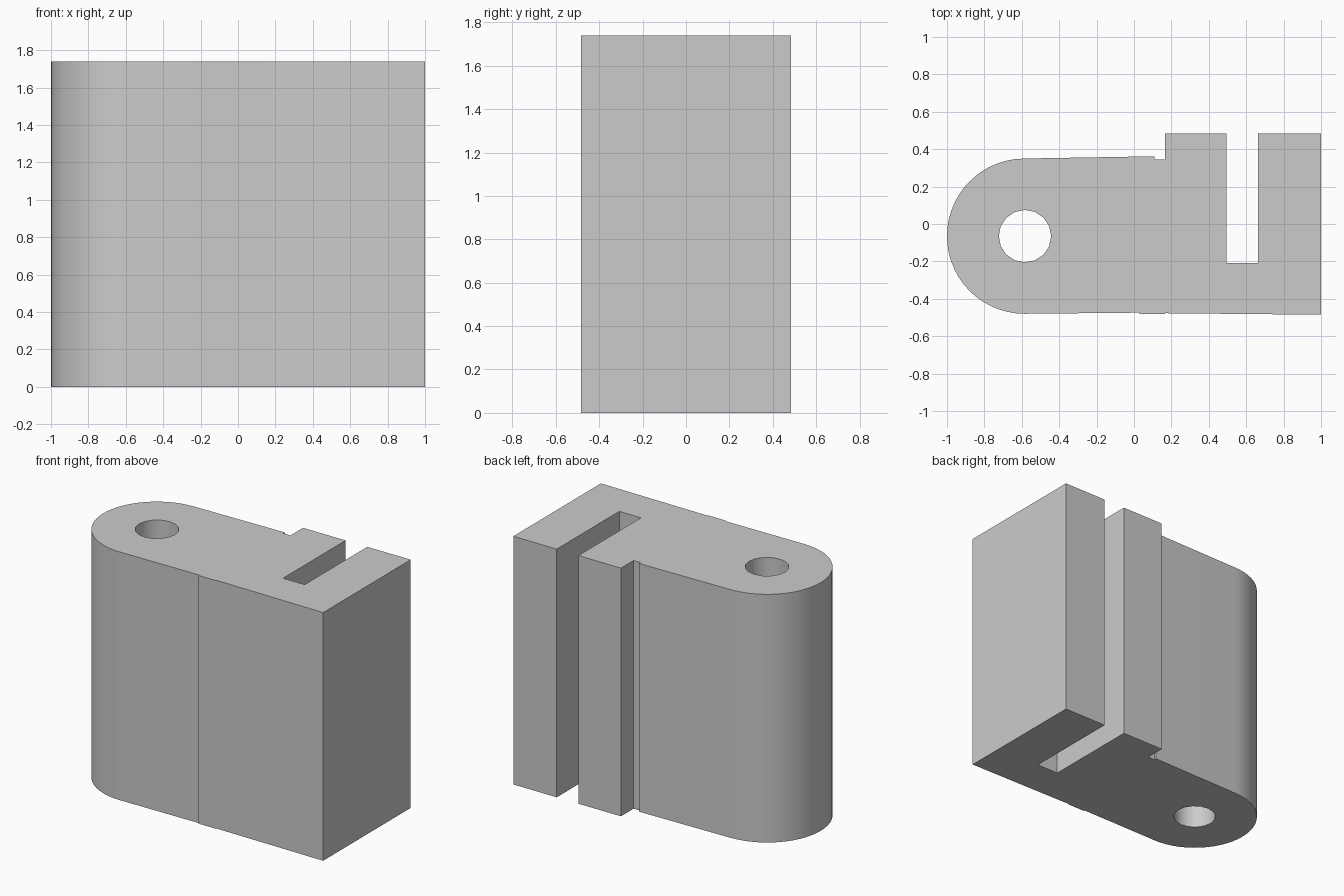
import bpy
from math import sin, cos, pi, radians

HEIGHT = 1.74

cube = bpy.data.objects.get("Cube")
if cube:
    bpy.data.objects.remove(cube, do_unlink=True)

grey = bpy.data.materials.new("light grey")
grey.use_nodes = True
grey.diffuse_color = (0.6, 0.6, 0.6, 1)
grey.node_tree.nodes["Principled BSDF"].inputs["Base Color"].default_value = (0.6, 0.6, 0.6, 1)


def arc(cx, cy, radius, start, end, steps):
    """Points along an arc, both ends included."""
    angles = [start + (end - start) * i / steps for i in range(steps + 1)]
    return [(cx + radius * cos(a), cy + radius * sin(a)) for a in angles]


def prism(name, *outlines):
    """Extrude flat outlines upward from the ground; inner outlines become holes."""
    curve = bpy.data.curves.new(name, "CURVE")
    curve.dimensions = "2D"
    curve.fill_mode = "BOTH"
    curve.extrude = HEIGHT / 2
    for outline in outlines:
        spline = curve.splines.new("POLY")
        spline.points.add(len(outline) - 1)
        for point, (x, y) in zip(spline.points, outline):
            point.co = (x, y, 0, 1)
        spline.use_cyclic_u = True
    temp = bpy.data.objects.new(name + " outline", curve)
    bpy.context.collection.objects.link(temp)
    bpy.context.view_layer.update()
    graph = bpy.context.evaluated_depsgraph_get()
    mesh = bpy.data.meshes.new_from_object(temp.evaluated_get(graph))
    bpy.data.objects.remove(temp, do_unlink=True)
    obj = bpy.data.objects.new(name, mesh)
    bpy.context.collection.objects.link(obj)
    obj.location.z = HEIGHT / 2
    mesh.materials.clear()
    mesh.materials.append(grey)
    bpy.ops.object.select_all(action="DESELECT")
    obj.select_set(True)
    bpy.context.view_layer.objects.active = obj
    bpy.ops.object.shade_smooth_by_angle(angle=radians(35))
    return obj


# Rounded lug with small ridges beside the block and a pin hole
lug = arc(-0.585, -0.065, 0.415, pi / 2, 3 * pi / 2, 28)
lug += [(0.03, -0.474), (0.03, -0.482), (0.165, -0.482),
        (0.165, 0.345), (0.11, 0.345), (0.11, 0.362)]
pin_hole = arc(-0.583, -0.065, 0.14, 0, 2 * pi, 16)[:-1]
prism("rounded_lug", lug, pin_hole)

# Square block with a deep slot open to the back
prism("slotted_block", [
    (0.165, -0.477), (1, -0.485), (1, 0.485), (0.663, 0.485),
    (0.663, -0.208), (0.495, -0.208), (0.495, 0.485), (0.165, 0.485)])
